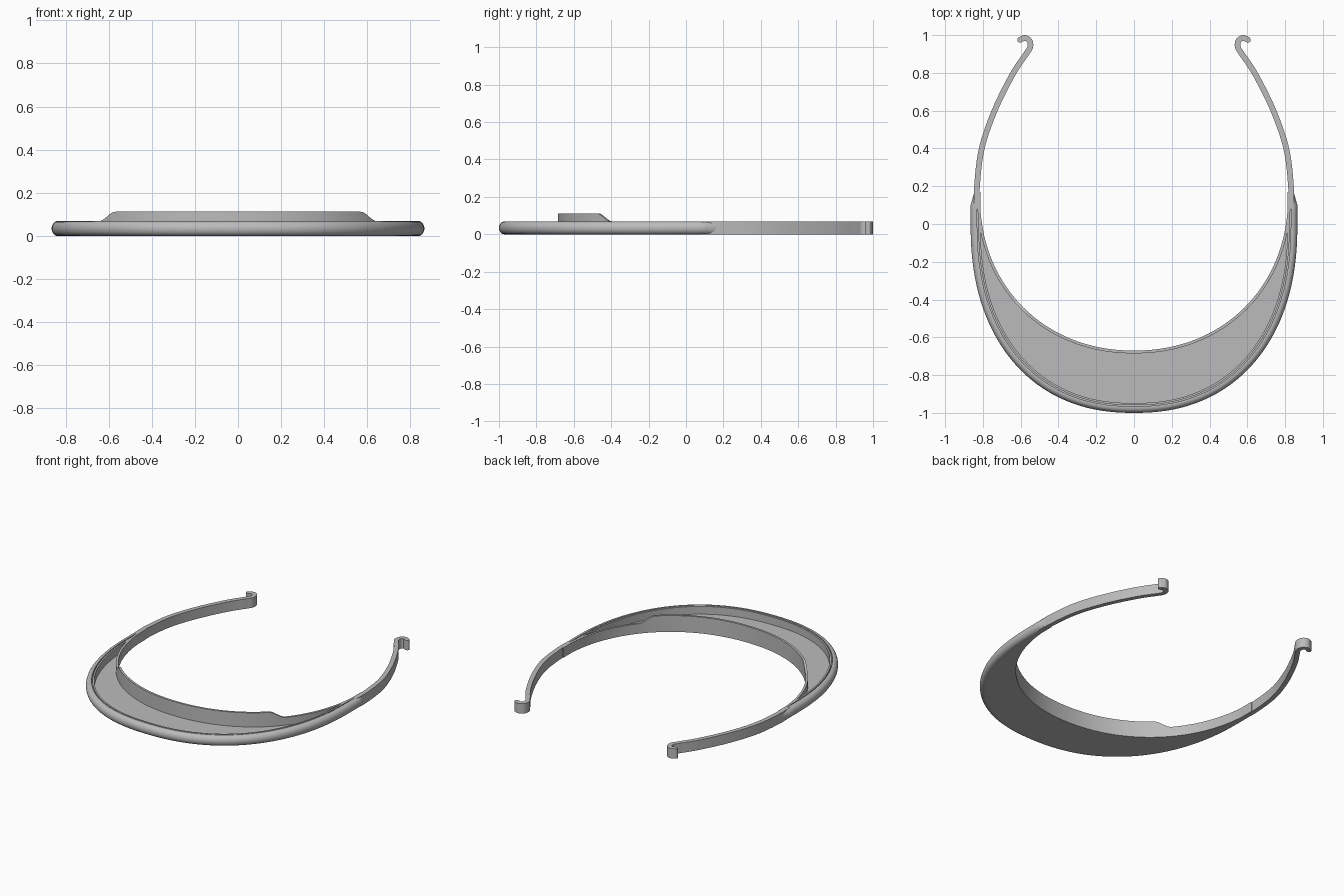
import bpy, bmesh, math
from mathutils import Vector

cube = bpy.data.objects.get("Cube")
if cube:
    bpy.data.objects.remove(cube, do_unlink=True)

grey = bpy.data.materials.new("matte_grey")
grey.use_nodes = True
grey.diffuse_color = (0.5, 0.5, 0.5, 1)
grey.node_tree.nodes["Principled BSDF"].inputs["Base Color"].default_value = (0.5, 0.5, 0.5, 1)

H = 0.068        # height of rim and arms
RIM_END = 0.10   # where the rim starts tapering into the arms


def finish(obj):
    bpy.ops.object.select_all(action='DESELECT')
    obj.select_set(True)
    bpy.context.view_layer.objects.active = obj
    bpy.ops.object.shade_smooth_by_angle(angle=math.radians(35))


def skin(name, rings):
    """Closed solid through a series of equal-sized rings."""
    bm = bmesh.new()
    loops = [[bm.verts.new(p) for p in ring] for ring in rings]
    for a, b in zip(loops, loops[1:]):
        for i in range(len(a)):
            j = (i + 1) % len(a)
            bm.faces.new((a[i], a[j], b[j], b[i]))
    bm.faces.new(loops[0])
    bm.faces.new(loops[-1])
    bmesh.ops.recalc_face_normals(bm, faces=bm.faces)
    mesh = bpy.data.meshes.new(name)
    bm.to_mesh(mesh)
    bm.free()
    mesh.materials.append(grey)
    obj = bpy.data.objects.new(name, mesh)
    bpy.context.collection.objects.link(obj)
    finish(obj)


def sweep(path, section):
    """Rings of section(point) -> [(offset to the left of travel, z)]."""
    rings = []
    for i, p in enumerate(path):
        t = (path[min(i + 1, len(path) - 1)] - path[max(i - 1, 0)]).normalized()
        n = Vector((-t.y, t.x))
        rings.append([(*(p + n * d), z) for d, z in section(p)])
    return rings


def front_arc(rx, ry, cy, power, margin, steps):
    """Front half of a superellipse, from the model's right to its left."""
    pts = []
    for i in range(steps + 1):
        a = margin + (math.pi - 2 * margin) * i / steps
        c, s = math.cos(a), max(math.sin(a), 0)
        x = -math.copysign(abs(c) ** (2 / power), c) * rx
        pts.append(Vector((x, cy - ry * s ** (2 / power))))
    return pts


def spline(ctrl, steps):
    """Smooth curve through the control points."""
    c = [Vector(p) for p in ctrl]
    c = [2 * c[0] - c[1]] + c + [2 * c[-1] - c[-2]]
    pts = []
    for p0, p1, p2, p3 in zip(c, c[1:], c[2:], c[3:]):
        for k in range(steps):
            t = k / steps
            pts.append(0.5 * (2 * p1 + (p2 - p0) * t + (2 * p0 - 5 * p1 + 4 * p2 - p3) * t ** 2
                              + (3 * p1 - p0 - 3 * p2 + p3) * t ** 3))
    return pts + [c[-2]]


# Outer rim: rounded outside, narrow slot on top, tapered ends
def rim_section(p):
    taper = max(0, (p.y - RIM_END) / 0.07)
    slot = H if p.y > RIM_END + 0.001 else 0.025
    pts = []
    for i in range(13):
        a = math.pi * i / 12
        pts.append((0.028 * (1 - math.sin(a)), H / 2 * (1 - math.cos(a))))
    pts += [(0.035, H), (0.035, slot), (0.041, slot), (0.041, H), (0.052, H), (0.052, 0)]
    low = 0.02 * taper
    return [(low + d * (1 - low / 0.052), z) for d, z in pts]


ends = [0.17, 0.145, 0.12, 0.102, RIM_END, 0.05]
rim_path = [Vector((-0.865, y)) for y in ends]
rim_path += front_arc(0.865, 1.0, 0, 2.25, 0, 120)
rim_path += [Vector((0.865, y)) for y in reversed(ends)]
skin("outer_rim", sweep(rim_path, rim_section))


# Forehead band: thin wall, raised across the front
def band_section(p):
    t = min(1, max(0, (0.645 - abs(p.x)) / 0.075))
    top = H + 0.044 * t * t * (3 - 2 * t)
    return [(0, 0), (0, top), (0.015, top), (0.015, 0)]


band_path = front_arc(0.83, 0.83, 0.145, 2.1, 0, 240)
skin("forehead_band", sweep(band_path, band_section))

# Visor floor: thin plate between rim and band
outer = front_arc(0.82, 0.955, 0, 2.25, 0.03, 120)
inner = front_arc(0.822, 0.822, 0.145, 2.1, 0.2, 120)
skin("visor_floor", [[(*o, 0), (*o, 0.015), (*i, 0.015), (*i, 0)]
                     for o, i in zip(outer, inner)])

# Side arms with curled hooks
arm = [(0.83, 0.08), (0.831, 0.2), (0.806, 0.4), (0.738, 0.6), (0.644, 0.79),
       (0.575, 0.895), (0.55, 0.935), (0.553, 0.97), (0.577, 0.985), (0.603, 0.975)]
for side, label in ((1, "left"), (-1, "right")):
    path = spline([(side * x, y) for x, y in arm], 10)
    skin(label + "_arm", sweep(path, lambda p: [(-0.015, 0), (-0.015, H), (0.015, H), (0.015, 0)]))
    bpy.ops.mesh.primitive_cylinder_add(vertices=24, radius=0.015, depth=H,
                                        location=(side * arm[-1][0], arm[-1][1], H / 2))
    tip = bpy.context.object
    tip.name = label + "_hook_tip"
    tip.data.materials.append(grey)
    finish(tip)
